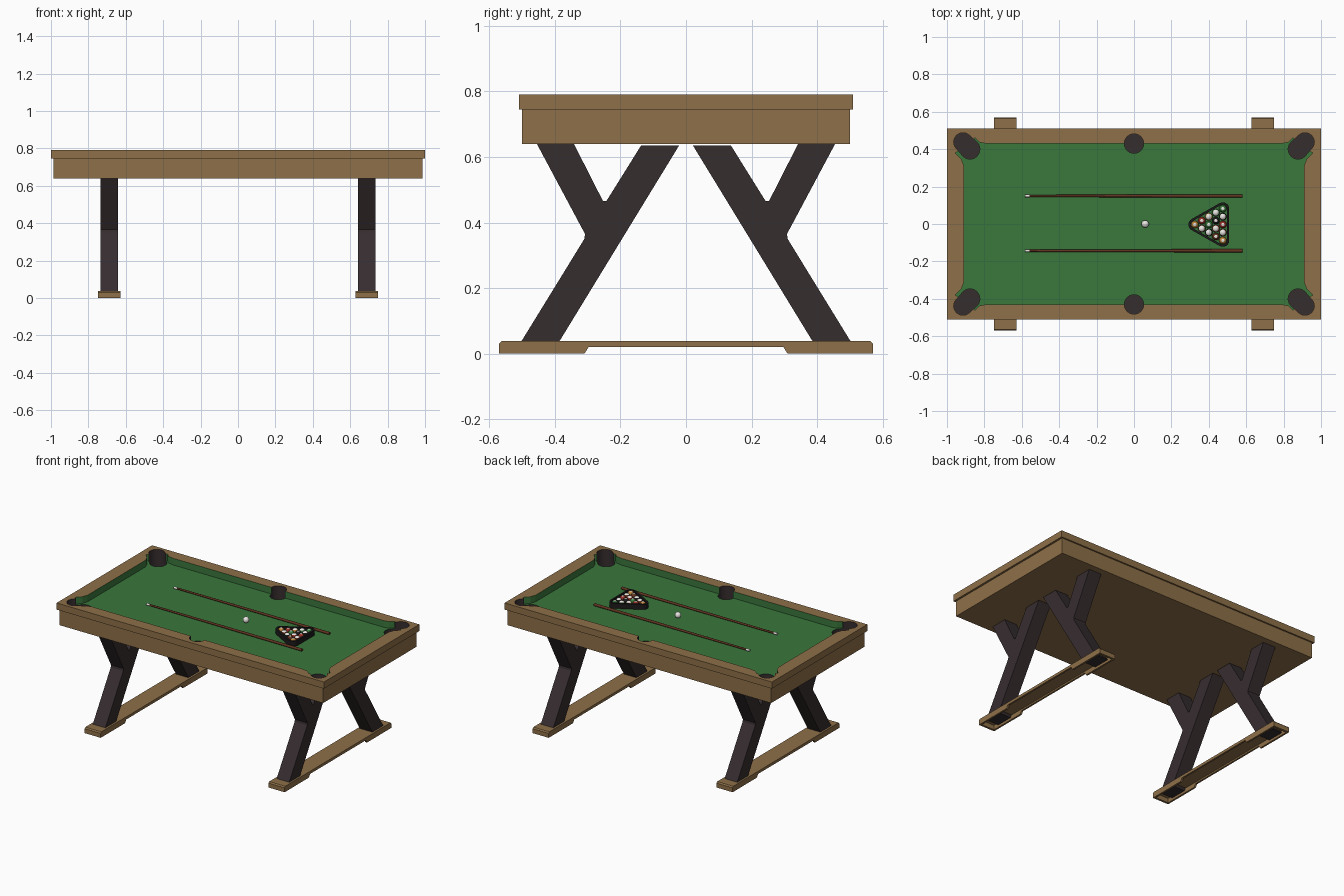
import bpy, bmesh, math
from mathutils import Matrix, Vector

if "Cube" in bpy.data.objects:
    bpy.data.objects.remove(bpy.data.objects["Cube"])


def mat(name, r, g, b):
    m = bpy.data.materials.new(name)
    m.diffuse_color = (r, g, b, 1)
    m.use_nodes = True
    m.node_tree.nodes["Principled BSDF"].inputs["Base Color"].default_value = m.diffuse_color
    return m


WOOD = mat("oak_wood", 0.27, 0.16, 0.065)
FELT = mat("green_felt", 0.042, 0.185, 0.045)
DARK = mat("charcoal", 0.037, 0.026, 0.028)
CUE = mat("cue_brown", 0.12, 0.035, 0.015)
WHITE = mat("ivory_white", 0.8, 0.78, 0.74)
BLACK = mat("black", 0.012, 0.010, 0.011)
RED = mat("ball_red", 0.3, 0.03, 0.02)
OCHRE = mat("ball_ochre", 0.5, 0.22, 0.04)
TABLE = [WOOD, FELT, DARK]
BED_Z, TOP_Z = 0.745, 0.79


def finish(name, bm, mats, smooth=False):
    bmesh.ops.recalc_face_normals(bm, faces=bm.faces[:])
    for f in bm.faces:
        f.smooth = smooth
    me = bpy.data.meshes.new(name)
    bm.to_mesh(me)
    bm.free()
    for m in mats:
        me.materials.append(m)
    ob = bpy.data.objects.new(name, me)
    bpy.context.collection.objects.link(ob)
    return ob


def add_prism(bm, pts, a, b, axis="z", index=0):
    """Extrude a 2D profile from a to b along z (x,y points) or x (y,z points)."""
    place = (lambda p, h: (p[0], p[1], h)) if axis == "z" else (lambda p, h: (h, p[0], p[1]))
    lo = [bm.verts.new(place(p, a)) for p in pts]
    hi = [bm.verts.new(place(p, b)) for p in pts]
    faces = [bm.faces.new(lo[::-1]), bm.faces.new(hi)]
    for i in range(len(pts)):
        j = (i + 1) % len(pts)
        faces.append(bm.faces.new((lo[i], lo[j], hi[j], hi[i])))
    for f in faces:
        f.material_index = index


def prism(name, pts, a, b, mats, axis="z", index=0):
    bm = bmesh.new()
    add_prism(bm, pts, a, b, axis, index)
    return finish(name, bm, mats)


def rect(x0, y0, x1, y1):
    return [(x0, y0), (x1, y0), (x1, y1), (x0, y1)]


def arc(cx, cy, r, a0, a1, n):
    return [(cx + r * math.cos(math.radians(a0 + (a1 - a0) * i / n)),
             cy + r * math.sin(math.radians(a0 + (a1 - a0) * i / n))) for i in range(n + 1)]


def cut(ob, cutter):
    m = ob.modifiers.new("cut", "BOOLEAN")
    m.operation, m.solver, m.object = "DIFFERENCE", "EXACT", cutter
    bpy.context.view_layer.objects.active = ob
    bpy.ops.object.modifier_apply(modifier=m.name)


# Table bed with felt top, and the rail frame
bed = prism("table_bed", rect(-0.987, -0.5, 0.987, 0.5), 0.64, BED_Z, TABLE)
for p in bed.data.polygons:
    if p.normal.z > 0.9:
        p.material_index = 1
rails = prism("rail_frame", rect(-1, -0.51, 1, 0.51), BED_Z, TOP_Z, TABLE)

# Opening in the rails, flared towards the corner pockets, with felt sides
quarter = [(0.909, 0.31), (0.922, 0.345), (0.955, 0.38), (0.85, 0.46), (0.825, 0.437), (0.79, 0.43)]
opening = (quarter + [(-x, y) for x, y in quarter[::-1]]
           + [(-x, -y) for x, y in quarter] + [(x, -y) for x, y in quarter[::-1]])
opening_cutter = prism("opening_cutter", opening, 0.70, 0.9, TABLE, index=1)

# Pocket holes: round at the sides, elongated at the corners
bm = bmesh.new()
for sy in (-1, 1):
    add_prism(bm, arc(0, sy * 0.43, 0.052, 0, 345, 23), 0.67, 0.9, index=2)
    for sx in (-1, 1):
        d = math.degrees(math.atan2(sy, sx))
        pts = (arc(sx * 0.914, sy * 0.438, 0.05, d - 90, d + 90, 12)
               + arc(sx * 0.877, sy * 0.4, 0.053, d + 90, d + 270, 12))
        add_prism(bm, pts, 0.67, 0.9, index=2)
pocket_cutter = finish("pocket_cutter", bm, TABLE)
cut(rails, opening_cutter)
cut(rails, pocket_cutter)
cut(bed, pocket_cutter)
for c in (opening_cutter, pocket_cutter):
    bpy.data.objects.remove(c)

# Y-shaped legs on hollow foot beams
leg = [(0.40, 0.015), (0.516, 0.015), (0.31, 0.35), (0.308, 0.365), (0.456, 0.642),
       (0.343, 0.642), (0.253, 0.465), (0.243, 0.465), (0.137, 0.635), (0.021, 0.635)]
foot = [(-0.57, 0), (-0.31, 0), (-0.297, 0.02), (0.297, 0.02), (0.31, 0),
        (0.57, 0), (0.57, 0.03), (0.563, 0.038), (-0.563, 0.038), (-0.57, 0.03)]
for sx, side in ((-1, "left"), (1, "right")):
    cx = sx * 0.688
    for sy, end in ((-1, "front"), (1, "back")):
        prism(f"{end}_{side}_leg", [(sy * y, z) for y, z in leg],
              cx - 0.047, cx + 0.047, [DARK], "x")
    bm = bmesh.new()
    for e in (-1, 1):
        add_prism(bm, foot, cx + e * 0.048, cx + e * 0.06, "x")
        y0, y1 = sorted((e * 0.57, e * 0.556))
        add_prism(bm, rect(y0, 0, y1, 0.03), cx - 0.048, cx + 0.048, "x")
    add_prism(bm, [(-0.57, 0.03), (0.57, 0.03), (0.563, 0.038), (-0.563, 0.038)],
              cx - 0.048, cx + 0.048, "x")
    finish(f"{side}_foot_beam", bm, [WOOD])


# Cues lying along the table
def rod(name, x0, x1, y, r0, r1, m):
    bm = bmesh.new()
    place = (Matrix.Translation(((x0 + x1) / 2, y, BED_Z + 0.009))
             @ Matrix.Rotation(math.pi / 2, 4, "Y"))
    bmesh.ops.create_cone(bm, cap_ends=True, segments=12, radius1=r0, radius2=r1,
                          depth=x1 - x0, matrix=place)
    ob = finish(name, bm, [m], True)
    for p in ob.data.polygons:
        p.use_smooth = len(p.vertices) == 4


for y, side in ((-0.143, "front"), (0.15, "back")):
    rod(f"{side}_cue_shaft", -0.56, 0.58, y, 0.006, 0.009, CUE)
    rod(f"{side}_cue_tip", -0.582, -0.558, y, 0.0075, 0.0075, WHITE)

# Triangle rack: rounded triangle around the corner balls
R, DX, DY, AX, CY = 0.02, 0.0375, 0.0425, 0.325, -0.003


def triangle(r):
    x, h = AX + 4 * DX, 2 * DY
    return (arc(x, CY - h, r, 240, 360, 6) + arc(x, CY + h, r, 0, 120, 6)
            + arc(AX, CY, r, 120, 240, 6))


rack = prism("triangle_rack", triangle(0.034), BED_Z, BED_Z + 0.034, [BLACK])
inner = prism("rack_cutter", triangle(0.022), 0.7, 0.9, [BLACK])
cut(rack, inner)
bpy.data.objects.remove(inner)


# Balls: solids carry a white spot on top, striped ones a coloured band
def ball(name, x, y, colour, striped=False):
    bm = bmesh.new()
    bmesh.ops.create_uvsphere(bm, u_segments=20, v_segments=14, radius=R)
    for f in bm.faces:
        h = f.calc_center_median().z / R
        f.material_index = int(abs(h) > 0.6 if striped else h > 0.85)
    bmesh.ops.translate(bm, verts=bm.verts[:], vec=Vector((x, y, BED_Z + R)))
    finish(name, bm, [colour, WHITE], True)


ball("cue_ball", 0.06, 0, WHITE)
colours = [OCHRE, RED, FELT, CUE, BLACK]
n = 0
for row in range(5):
    for k in range(row + 1):
        ball(f"rack_ball_{n + 1}", AX + row * DX, CY + (k - row / 2) * DY,
             colours[(n * 3) % 5], n % 2 == 1)
        n += 1
